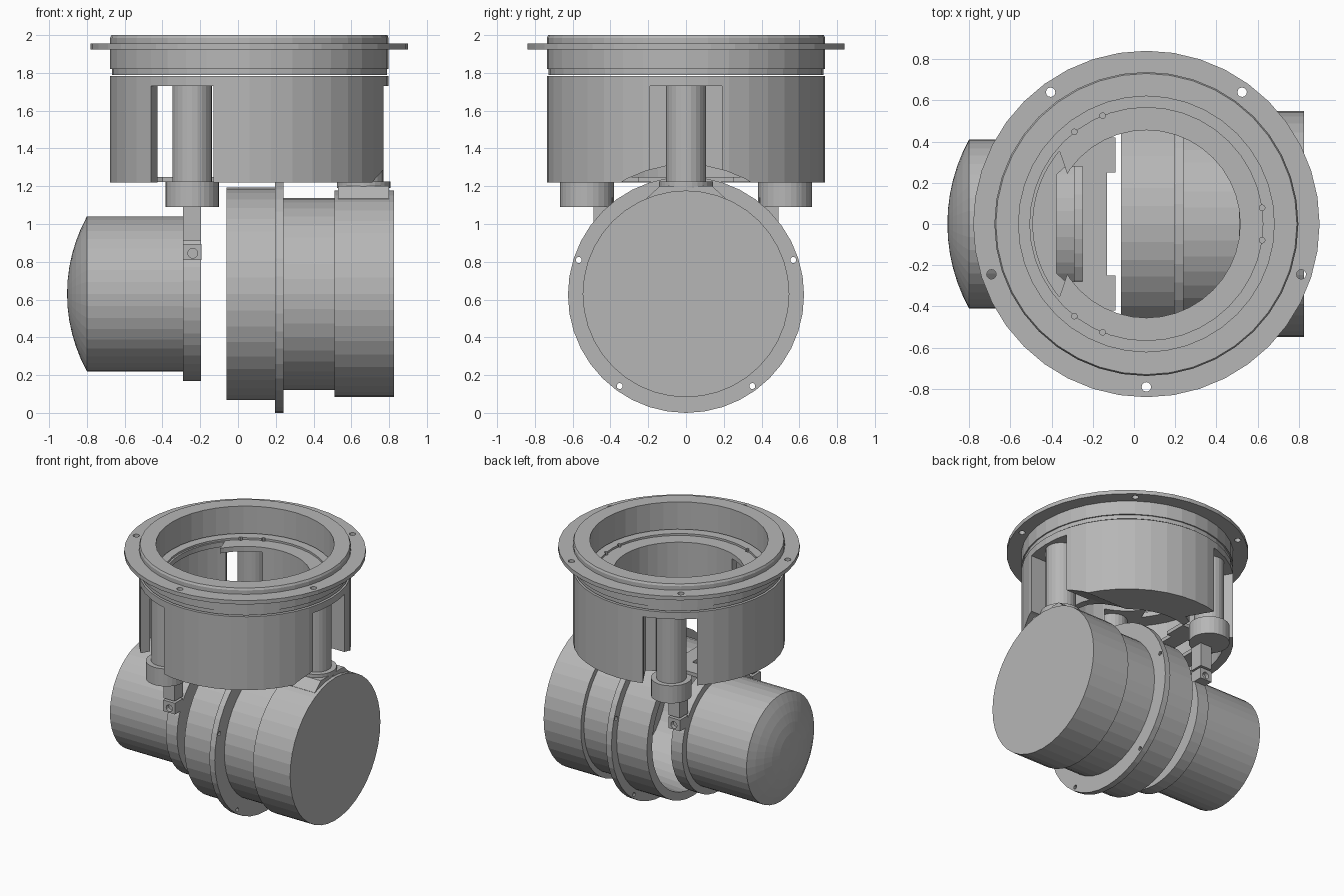
import bpy, bmesh, math
from mathutils import Vector

if "Cube" in bpy.data.objects:
    bpy.data.objects.remove(bpy.data.objects["Cube"], do_unlink=True)

grey = bpy.data.materials.new("neutral grey")
grey.use_nodes = True
COLOUR = (0.47, 0.47, 0.47, 1)
grey.diffuse_color = COLOUR
grey.node_tree.nodes["Principled BSDF"].inputs["Base Color"].default_value = COLOUR

CX, CZ = 0.06, 0.63          # drum axis in x, barrel axis in z
SIDES = 40
POSTS = [0, 120, 240]


def finish(name, bm):
    bmesh.ops.remove_doubles(bm, verts=bm.verts, dist=1e-5)
    bmesh.ops.recalc_face_normals(bm, faces=bm.faces)
    mesh = bpy.data.meshes.new(name)
    bm.to_mesh(mesh)
    bm.free()
    ob = bpy.data.objects.new(name, mesh)
    bpy.context.collection.objects.link(ob)
    mesh.materials.append(grey)
    return ob


def lathe(name, profile, axis="Z", centre=(CX, 0), sides=SIDES):
    """Revolve a closed (radius, height) loop round a z or x axis."""
    bm = bmesh.new()
    rings = []
    for i in range(sides):
        a = 2 * math.pi * i / sides
        c, s = math.cos(a), math.sin(a)
        ring = []
        for r, h in profile:
            u, v = centre[0] + r * c, centre[1] + r * s
            ring.append(bm.verts.new((u, v, h) if axis == "Z" else (h, u, v)))
        rings.append(ring)
    n = len(profile)
    for i in range(sides):
        a, b = rings[i], rings[(i + 1) % sides]
        for j in range(n):
            k = (j + 1) % n
            if profile[j][0] == 0 and profile[k][0] == 0:
                continue
            bm.faces.new([a[j], a[k], b[k], b[j]])
    return finish(name, bm)


def rod(name, r, lo, hi, axis="Z", centre=(CX, 0), sides=SIDES):
    return lathe(name, [(0, lo), (r, lo), (r, hi), (0, hi)], axis, centre, sides)


def prism(name, points, lo, hi, axis="Z"):
    """Extrude a flat outline along z or x."""
    bm = bmesh.new()
    put = lambda p, h: (p[0], p[1], h) if axis == "Z" else (h, p[0], p[1])
    face = bm.faces.new([bm.verts.new(put(p, lo)) for p in points])
    out = bmesh.ops.extrude_face_region(bm, geom=[face])
    shift = Vector((0, 0, hi - lo)) if axis == "Z" else Vector((hi - lo, 0, 0))
    for v in out["geom"]:
        if isinstance(v, bmesh.types.BMVert):
            v.co += shift
    return finish(name, bm)


def block(name, x0, x1, y0, y1, z0, z1):
    return prism(name, [(x0, y0), (x1, y0), (x1, y1), (x0, y1)], z0, z1)


def around(r, deg, t=0.0):
    """Point at radius r and angle deg round the drum, offset sideways by t."""
    a = math.radians(deg)
    return (CX + r * math.cos(a) - t * math.sin(a), r * math.sin(a) + t * math.cos(a))


def arc(r, start, end, steps=24):
    return [around(r, start + (end - start) * i / steps) for i in range(steps + 1)]


def cut(ob, cutter):
    cutter.hide_render = True
    mod = ob.modifiers.new("cut", "BOOLEAN")
    mod.operation, mod.solver, mod.object = "DIFFERENCE", "EXACT", cutter
    bpy.context.view_layer.objects.active = ob
    bpy.ops.object.modifier_apply(modifier=mod.name)
    bpy.data.objects.remove(cutter, do_unlink=True)


# Top ring with its open bore
lathe("top_ring", [(0.62, 1.79), (0.728, 1.79), (0.728, 1.82), (0.737, 1.82),
                   (0.737, 1.985), (0.73, 2.0), (0.62, 2.0)])

# Mounting flange with five bolt holes
flange = lathe("mounting_flange", [(0.7, 1.925), (0.84, 1.925), (0.84, 1.955), (0.7, 1.955)])
for i in range(5):
    cut(flange, rod("bolt_cutter", 0.023, 1.9, 2.0, centre=around(0.79, 54 + 72 * i), sides=12))

# Drum body: stepped floor, post slots, hollow right half, arch over the barrel
drum = lathe("drum", [(0.455, 1.22), (0.737, 1.22), (0.737, 1.783), (0.565, 1.783),
                      (0.565, 1.768), (0.455, 1.768)])
cut(drum, prism("hollow_cutter", arc(0.67, 103, 257), 1.1, 1.73))
cut(drum, prism("floor_cutter", arc(0.55, 140, 220) + [around(0.3, 180)], 1.7, 1.85))
for a in POSTS:
    slot = [around(0.5, a, -0.19), around(0.9, a, -0.19), around(0.9, a, 0.19), around(0.5, a, 0.19)]
    cut(drum, prism("slot_cutter", slot, 1.0, 1.731))
    for side in (-8, 8):
        cut(drum, rod("screw_cutter", 0.014, 1.75, 1.85, centre=around(0.567, a + side), sides=8))
cut(drum, rod("arch_cutter", 0.685, 0.2, 1.2, "X", (0, CZ)))

# Three posts and their feet
for i, a in enumerate(POSTS):
    p = around(0.605, a)
    rod(f"post_{i + 1}", 0.105, 1.21, 1.74, centre=p, sides=24)
    rod(f"post_foot_{i + 1}", 0.142, 1.19 if a == 0 else 1.09, 1.225, centre=p, sides=28)

# Saddle pad between the third post and the barrel
prism("saddle_pad", [(-0.21, 1.1), (0.21, 1.1), (0.21, 1.135), (0.14, 1.2),
                     (-0.14, 1.2), (-0.21, 1.135)], 0.53, 0.8, "X")

# Bracket plate at the foot of the drum
half = [(-0.09, 0.42), (-0.4, 0.42), (-0.5, 0.3)]
bracket = prism("bracket_plate", half + [(x, -y) for x, y in reversed(half)], 1.222, 1.25)
hole = [(-0.25, 0.28), (-0.33, 0.28), (-0.375, 0.24)]
cut(bracket, prism("window_cutter", hole + [(x, -y) for x, y in reversed(hole)], 1.2, 1.3))
cut(bracket, block("notch_cutter", -0.13, 0, -0.25, 0.25, 1.2, 1.3))

# Large barrel, open toward the small one
lathe("large_barrel", [(0, 0.825), (0.547, 0.825), (0.547, 0.51), (0.508, 0.51), (0.508, 0.22),
                       (0.562, 0.22), (0.562, -0.062), (0.5, -0.062), (0.47, 0.49), (0, 0.49)],
      "X", (0, CZ))
ring = lathe("barrel_flange", [(0.5, 0.195), (0.625, 0.195), (0.625, 0.24), (0.5, 0.24)],
             "X", (0, 0.625))
for i in range(5):
    a = math.radians(18 + 72 * i)
    spot = (0.597 * math.cos(a), 0.625 + 0.597 * math.sin(a))
    cut(ring, rod("bolt_cutter", 0.016, 0.1, 0.3, "X", spot, 10))

# Small barrel with domed end
R = 0.853
dome = [(R * math.sin(t), -0.905 + R * (1 - math.cos(t)))
        for t in [math.asin(0.41 / R) * i / 6 for i in range(7)]]
lathe("small_barrel", dome + [(0.41, -0.2), (0, -0.2)], "X", (0, CZ))
lathe("barrel_collar", [(0.4, -0.29), (0.46, -0.29), (0.46, -0.195), (0.4, -0.195)],
      "X", (0, CZ))

# Hanger arms and clamp lugs on both sides
for name, s in (("front", -1), ("back", 1)):
    y0, y1 = sorted((s * 0.39, s * 0.49))
    block(name + "_hanger_arm", -0.29, -0.195, y0, y1, 0.91, 1.14)
    lug = block(name + "_clamp_lug", -0.292, -0.193, y0, y1, 0.81, 0.895)
    bm = bmesh.new()
    bmesh.ops.create_cone(bm, cap_ends=True, segments=12, radius1=0.026, radius2=0.026, depth=0.06)
    for v in bm.verts:
        v.co = Vector((v.co.x - 0.24, v.co.z + s * 0.49, v.co.y + 0.845))
    cut(lug, finish("screw_cutter", bm))
